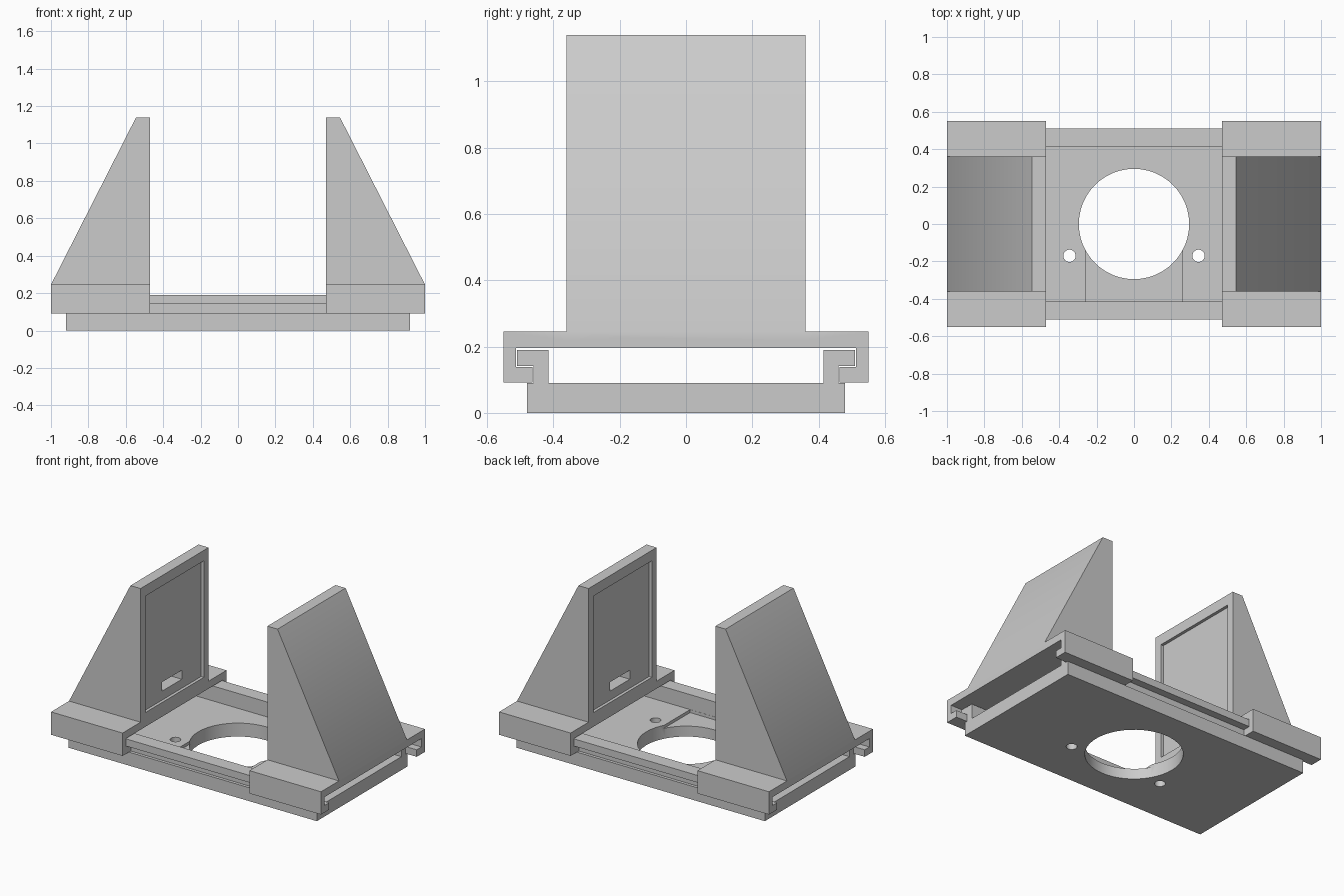
import bpy
import bmesh
from mathutils import Matrix, Vector

cube = bpy.data.objects.get("Cube")
if cube:
    bpy.data.objects.remove(cube)

grey = bpy.data.materials.new("plain grey")
grey.use_nodes = True
grey.diffuse_color = (0.6, 0.6, 0.6, 1)
grey.node_tree.nodes["Principled BSDF"].inputs["Base Color"].default_value = (0.6, 0.6, 0.6, 1)


def finish(name, bm):
    bmesh.ops.recalc_face_normals(bm, faces=bm.faces)
    mesh = bpy.data.meshes.new(name)
    bm.to_mesh(mesh)
    bm.free()
    mesh.materials.append(grey)
    obj = bpy.data.objects.new(name, mesh)
    bpy.context.collection.objects.link(obj)
    return obj


def extrude(name, points, axis, start, end):
    """Sweep a closed profile along x (points are y, z) or y (points are x, z)."""
    bm = bmesh.new()
    if axis == "x":
        verts = [bm.verts.new((start, a, b)) for a, b in points]
        move = Vector((end - start, 0, 0))
    else:
        verts = [bm.verts.new((a, start, b)) for a, b in points]
        move = Vector((0, end - start, 0))
    face = bm.faces.new(verts)
    new = bmesh.ops.extrude_face_region(bm, geom=[face])["geom"]
    bmesh.ops.translate(bm, vec=move, verts=[v for v in new if isinstance(v, bmesh.types.BMVert)])
    return finish(name, bm)


def box(name, x, y, z):
    return extrude(name, [(y[0], z[0]), (y[1], z[0]), (y[1], z[1]), (y[0], z[1])], "x", *x)


def cylinder(name, x, y, radius, sides):
    bm = bmesh.new()
    bmesh.ops.create_cone(bm, cap_ends=True, segments=sides, radius1=radius, radius2=radius,
                          depth=1, matrix=Matrix.Translation((x, y, 0)))
    return finish(name, bm)


def combine(obj, other, operation="DIFFERENCE"):
    mod = obj.modifiers.new("combine", "BOOLEAN")
    mod.operation, mod.solver, mod.object = operation, "EXACT", other
    bpy.context.view_layer.objects.active = obj
    bpy.ops.object.modifier_apply(modifier=mod.name)
    bpy.data.objects.remove(other)


# Base plate with T-shaped rails along both long edges
floor, ledge, rail_top = 0.09, 0.142, 0.19
half = [(0.48, 0), (0.48, floor), (0.46, floor), (0.46, ledge),
        (0.51, ledge), (0.51, rail_top), (0.415, rail_top), (0.415, floor)]
base = extrude("base_plate", half + [(-y, z) for y, z in reversed(half)], "x", -0.92, 0.92)

# Shallow step at the front of the plate, then the three through holes
combine(base, box("step_cutter", (-0.26, 0.26), (-0.414, 0), (0.07, 0.12)))
combine(base, cylinder("hole_cutter", 0, 0, 0.295, 48))
for side in (-1, 1):
    combine(base, cylinder("screw_cutter", side * 0.345, -0.17, 0.033, 24))

# Sliding end supports: a clamp around the rails and a sloping upright
clamp_half = [(0.463, 0.092), (0.55, 0.092), (0.55, 0.245)]
channel_half = [(0.513, 0.195), (0.513, 0.139), (0.463, 0.139)]
clamp = (clamp_half + [(-y, z) for y, z in reversed(clamp_half)]
         + [(-y, z) for y, z in reversed(channel_half)] + channel_half)
slope = [(0.47, 0.22), (1.0, 0.22), (1.0, 0.245), (0.545, 1.14), (0.47, 1.14)]

for side, label in ((1, "left"), (-1, "right")):
    def span(a, b):
        return tuple(sorted((side * a, side * b)))

    support = extrude(label + "_support", clamp, "x", *span(0.47, 1.0))
    upright = extrude("upright", [(side * x, z) for x, z in slope], "y", -0.36, 0.36)
    combine(support, upright, "UNION")
    # Recessed panel and the small pocket on the inner face
    combine(support, box("panel_cutter", span(0.4, 0.49), (-0.31, 0.31), (0.29, 1.07)))
    combine(support, box("pocket_cutter", span(0.4, 0.57), (-0.105, 0.105), (0.35, 0.41)))

# Crisp edges with smooth hole walls
for obj in bpy.context.view_layer.objects:
    obj.select_set(obj.type == "MESH" and grey.name in obj.data.materials)
bpy.context.view_layer.objects.active = base
bpy.ops.object.shade_smooth_by_angle(angle=0.5)
